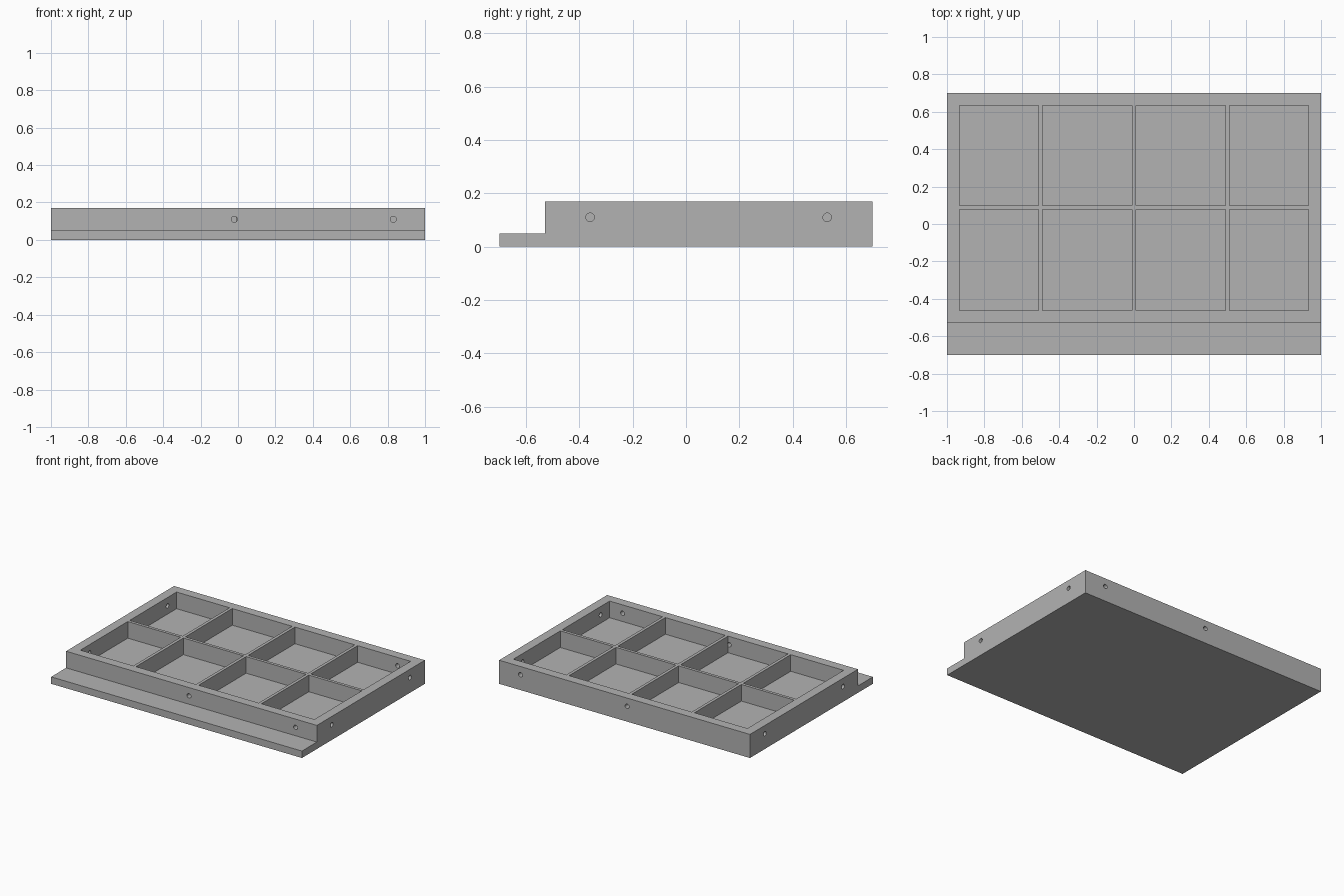
import bpy, bmesh
from math import pi
from mathutils import Matrix, Vector

cube = bpy.data.objects.get("Cube")
if cube:
    bpy.data.objects.remove(cube, do_unlink=True)

HALF_X, HALF_Y = 1.0, 0.70
FRONT = -0.53            # front wall of the raised tray
TOP, FLOOR = 0.17, 0.05
WALL, DIVIDER = 0.067, 0.022
HOLE_Z, HOLE_R = 0.11, 0.016

grey = bpy.data.materials.new("plain grey")
grey.use_nodes = True
colour = (0.45, 0.45, 0.45, 1)
grey.diffuse_color = colour
grey.node_tree.nodes["Principled BSDF"].inputs["Base Color"].default_value = colour


def make_object(name, bm):
    bmesh.ops.recalc_face_normals(bm, faces=bm.faces)
    mesh = bpy.data.meshes.new(name)
    bm.to_mesh(mesh)
    bm.free()
    mesh.materials.append(grey)
    obj = bpy.data.objects.new(name, mesh)
    bpy.context.collection.objects.link(obj)
    return obj


def cut(target, cutter):
    cutter.hide_render = True
    mod = target.modifiers.new(cutter.name, "BOOLEAN")
    mod.operation, mod.solver, mod.object = "DIFFERENCE", "EXACT", cutter
    bpy.context.view_layer.objects.active = target
    bpy.ops.object.modifier_apply(modifier=mod.name)
    bpy.data.objects.remove(cutter, do_unlink=True)


def spans(low, high, centres):
    """Openings between two walls, split by dividers at the given centres."""
    starts = [low + WALL] + [c + DIVIDER / 2 for c in centres]
    ends = [c - DIVIDER / 2 for c in centres] + [high - WALL]
    return list(zip(starts, ends))


# Tray body with front ledge: side profile extruded across the width
bm = bmesh.new()
profile = [(-HALF_Y, 0), (HALF_Y, 0), (HALF_Y, TOP), (FRONT, TOP),
           (FRONT, FLOOR), (-HALF_Y, FLOOR)]
face = bm.faces.new([bm.verts.new((-HALF_X, y, z)) for y, z in profile])
side = bmesh.ops.extrude_face_region(bm, geom=[face])
bmesh.ops.translate(bm, vec=(2 * HALF_X, 0, 0),
                    verts=[v for v in side["geom"] if isinstance(v, bmesh.types.BMVert)])
tray = make_object("compartment_tray", bm)

# Eight compartments
bm = bmesh.new()
for x0, x1 in spans(-HALF_X, HALF_X, [-0.5, 0, 0.5]):
    for y0, y1 in spans(FRONT, HALF_Y, [(FRONT + HALF_Y) / 2 + 0.003]):
        centre = Vector(((x0 + x1) / 2, (y0 + y1) / 2, FLOOR + 0.1))
        size = Vector((x1 - x0, y1 - y0, 0.2, 1))
        bmesh.ops.create_cube(bm, size=1, matrix=Matrix.Translation(centre) @ Matrix.Diagonal(size))
cut(tray, make_object("compartment_cutter", bm))

# Round holes through the outer walls
bm = bmesh.new()


def hole(x, y, axis):
    turn = Matrix.Rotation(pi / 2, 4, axis)
    bmesh.ops.create_cone(bm, cap_ends=True, segments=24, radius1=HOLE_R, radius2=HOLE_R,
                          depth=WALL + 0.002, matrix=Matrix.Translation((x, y, HOLE_Z)) @ turn)


for x in (-0.02, 0.83):
    for y in (FRONT + WALL / 2, HALF_Y - WALL / 2):
        hole(x, y, "X")
for y in (-0.36, 0.53):
    for sign in (-1, 1):
        hole(sign * (HALF_X - WALL / 2), y, "Y")
cut(tray, make_object("hole_cutter", bm))

# Round hole walls, crisp edges elsewhere
bpy.ops.object.select_all(action="DESELECT")
tray.select_set(True)
bpy.context.view_layer.objects.active = tray
bpy.ops.object.shade_smooth_by_angle(angle=pi / 6)
